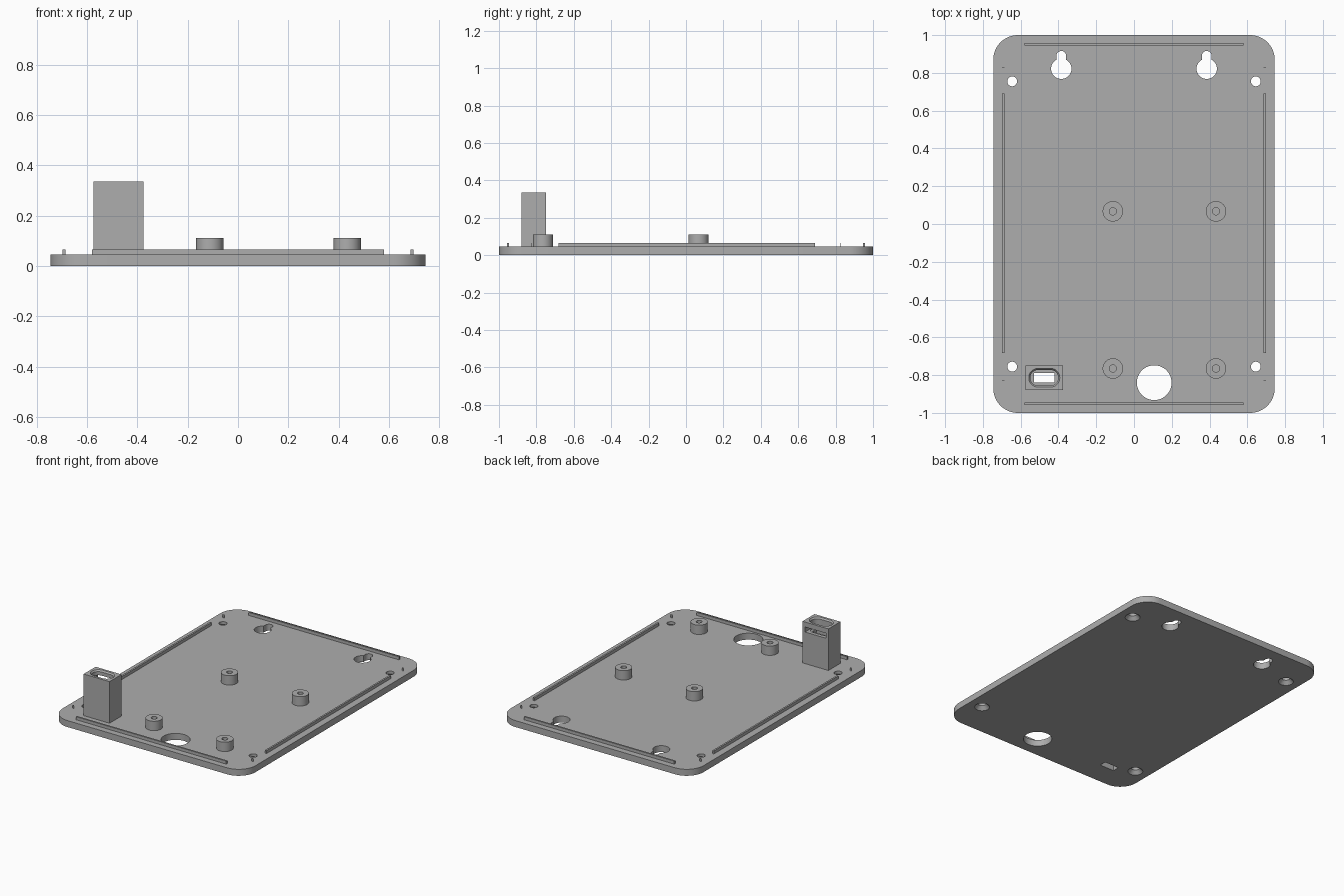
import bpy
import bmesh
from math import cos, sin, pi, radians

if "Cube" in bpy.data.objects:
    bpy.data.objects.remove(bpy.data.objects["Cube"])

grey = bpy.data.materials.new("light grey plastic")
grey.use_nodes = True
shade = (0.42, 0.42, 0.42, 1)
grey.diffuse_color = shade
grey.node_tree.nodes["Principled BSDF"].inputs["Base Color"].default_value = shade

BASE = 0.045      # top of the plate
RIB_TOP = 0.066
EPS = 0.02


def arc(x, y, r, start, end, steps=12):
    """Points on an arc, angles in degrees."""
    return [(x + r * cos(radians(start + (end - start) * i / steps)),
             y + r * sin(radians(start + (end - start) * i / steps)))
            for i in range(steps + 1)]


def circle(x, y, r, steps=40):
    return arc(x, y, r, 0, 360, steps)[:-1]


def rounded_rect(x, y, hx, hy, r):
    """Outline of a rectangle with round corners and half sizes hx, hy."""
    pts = []
    for i, (sx, sy) in enumerate([(1, 1), (-1, 1), (-1, -1), (1, -1)]):
        pts += arc(x + sx * (hx - r), y + sy * (hy - r), r, 90 * i, 90 * i + 90)
    return pts


def rect(x, y, hx, hy):
    return [(x - hx, y - hy), (x + hx, y - hy), (x + hx, y + hy), (x - hx, y + hy)]


def prism(name, outline, z0, z1, top_outline=None):
    """Extrude an outline from z0 to z1, optionally to a different top outline."""
    bm = bmesh.new()
    low = [bm.verts.new((x, y, z0)) for x, y in outline]
    high = [bm.verts.new((x, y, z1)) for x, y in top_outline or outline]
    bm.faces.new(low)
    bm.faces.new(high)
    for i in range(len(low)):
        j = (i + 1) % len(low)
        bm.faces.new((low[i], low[j], high[j], high[i]))
    bmesh.ops.remove_doubles(bm, verts=bm.verts, dist=1e-5)
    bmesh.ops.recalc_face_normals(bm, faces=bm.faces)
    mesh = bpy.data.meshes.new(name)
    bm.to_mesh(mesh)
    bm.free()
    mesh.materials.append(grey)
    obj = bpy.data.objects.new(name, mesh)
    bpy.context.collection.objects.link(obj)
    return obj


def cut(obj, cutters):
    """Subtract the cutters, apply the result and remove the cutters."""
    for cutter in cutters:
        cutter.hide_render = True
        mod = obj.modifiers.new("cut", 'BOOLEAN')
        mod.operation = 'DIFFERENCE'
        mod.solver = 'EXACT'
        mod.object = cutter
    graph = bpy.context.evaluated_depsgraph_get()
    mesh = bpy.data.meshes.new_from_object(obj.evaluated_get(graph))
    obj.modifiers.clear()
    obj.data = mesh
    for cutter in cutters:
        bpy.data.objects.remove(cutter)


parts = []

# Base plate with all of its openings
plate = prism("base_plate", rounded_rect(0, 0, 0.745, 1, 0.13), 0, BASE)
holes = []
for sx in (-1, 1):
    for y in (-0.755, 0.755):
        x = sx * 0.645
        holes.append(prism("screw_hole", circle(x, y, 0.026), -EPS, BASE + EPS))
        holes.append(prism("countersink", circle(x, y, 0.05), -0.002, 0.025,
                           circle(x, y, 0.026)))
    # Keyhole: large round opening with a narrow slot above it
    kx, ky = sx * 0.385, 0.822
    keyhole = (arc(kx, ky, 0.054, 118, 422, 40)
               + arc(kx, 0.89, 0.026, 0, 180))
    holes.append(prism("keyhole", keyhole, -EPS, BASE + EPS))
holes.append(prism("cable_hole", circle(0.107, -0.84, 0.092, 64), -EPS, BASE + EPS))

# Tower position, shared by the plate slot and the tower
tx, ty, tower_top = -0.475, -0.814, 0.335
holes.append(prism("plate_slot", rect(tx, ty, 0.055, 0.024), -EPS, BASE + EPS))
cut(plate, holes)
parts.append(plate)

# Locating ribs along the four edges and thin tabs near the corners
for s, side in ((-1, "right"), (1, "left")):
    parts.append(prism(side + "_rib", rect(s * 0.692, 0.004, 0.006, 0.686),
                       BASE, RIB_TOP))
    for y, end in ((-0.827, "front"), (0.827, "back")):
        parts.append(prism(f"{end}_{side}_tab", rect(s * 0.692, y, 0.006, 0.002),
                           BASE, RIB_TOP))
for s, end in ((-1, "front"), (1, "back")):
    parts.append(prism(end + "_rib", rect(0, s * 0.952, 0.58, 0.006),
                       BASE, RIB_TOP))

# Four mounting bosses with blind holes
for x in (-0.112, 0.434):
    for y in (-0.765, 0.067):
        boss = prism("mounting_boss", circle(x, y, 0.054), BASE, 0.11)
        cut(boss, [prism("boss_hole", circle(x, y, 0.019), BASE + 0.005, 0.13)])
        parts.append(boss)

# Tower: rounded pocket on top, slit through the back, narrow slot all the way down
tower = prism("tower", rect(tx, ty, 0.1, 0.066), BASE, tower_top)
cut(tower, [
    prism("pocket", rounded_rect(tx, ty, 0.074, 0.041, 0.0405), 0.26, tower_top + EPS),
    prism("pocket_lip", rounded_rect(tx, ty, 0.074, 0.041, 0.0405), tower_top - 0.01,
          tower_top + 0.001, rounded_rect(tx, ty, 0.083, 0.05, 0.0495)),
    prism("back_slit", rect(tx, ty + 0.05, 0.08, 0.05), 0.265, 0.3),
    prism("tower_slot", rect(tx, ty, 0.055, 0.024), 0, tower_top),
])
parts.append(tower)

# Smooth round walls, keep sharp edges
bpy.ops.object.select_all(action='DESELECT')
for part in parts:
    part.select_set(True)
bpy.context.view_layer.objects.active = plate
bpy.ops.object.shade_smooth_by_angle(angle=radians(30))
